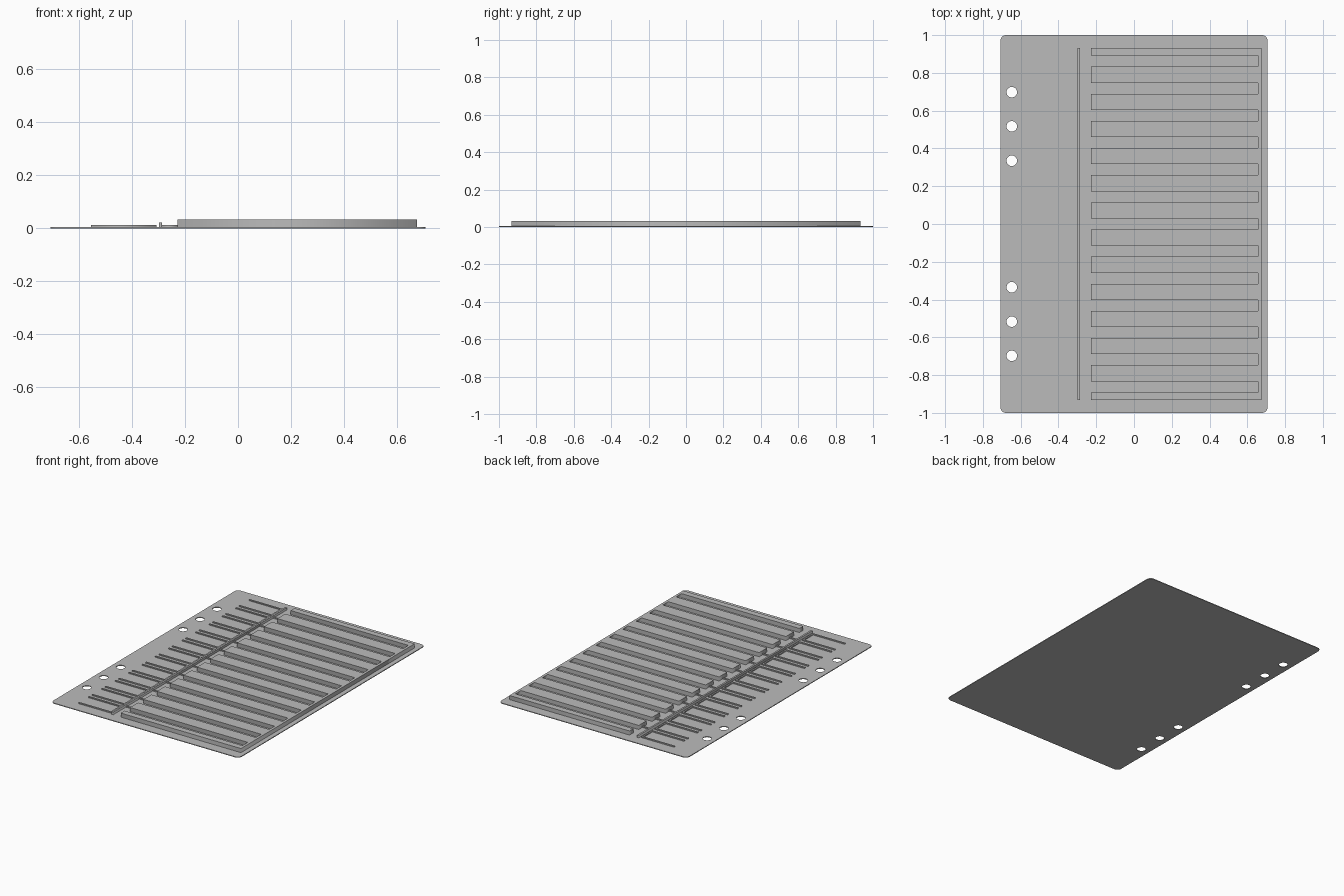
import bpy
from math import cos, sin, pi

default = bpy.data.objects.get("Cube")
if default:
    bpy.data.objects.remove(default, do_unlink=True)

grey = bpy.data.materials.new("plain grey")
grey.use_nodes = True
grey.diffuse_color = (0.5, 0.5, 0.5, 1)
grey.node_tree.nodes["Principled BSDF"].inputs["Base Color"].default_value = (0.5, 0.5, 0.5, 1)

PLATE = 0.005
PITCH = 0.1437
SLOTS = [(6 - i) * PITCH for i in range(13)]


def slab(name, outlines, z0, z1):
    """Extrude closed outlines from z0 to z1; inner outlines become holes."""
    curve = bpy.data.curves.new(name, "CURVE")
    curve.dimensions = "2D"
    curve.fill_mode = "BOTH"
    curve.extrude = (z1 - z0) / 2
    for points in outlines:
        spline = curve.splines.new("POLY")
        spline.points.add(len(points) - 1)
        for p, (x, y) in zip(spline.points, points):
            p.co = (x, y, 0, 1)
        spline.use_cyclic_u = True
    obj = bpy.data.objects.new(name, curve)
    bpy.context.collection.objects.link(obj)
    obj.location.z = (z0 + z1) / 2
    curve.materials.append(grey)
    bpy.ops.object.select_all(action="DESELECT")
    obj.select_set(True)
    bpy.context.view_layer.objects.active = obj
    bpy.ops.object.convert(target="MESH")
    return bpy.context.object


def arc(cx, cy, r, start, sweep, steps):
    return [(cx + r * cos(start + sweep * i / steps), cy + r * sin(start + sweep * i / steps))
            for i in range(steps + 1)]


def rect(x0, x1, y0, y1):
    return [(x0, y0), (x1, y0), (x1, y1), (x0, y1)]


# Thin page with rounded corners and six binder holes
W, H, R = 0.707, 1.0, 0.03
page = []
for k, (sx, sy) in enumerate([(1, 1), (-1, 1), (-1, -1), (1, -1)]):
    page += arc(sx * (W - R), sy * (H - R), R, k * pi / 2, pi / 2, 8)
holes = [arc(-0.647, s * y, 0.028, 0, 2 * pi, 32)[:-1]
         for s in (1, -1) for y in (0.335, 0.517, 0.698)]
slab("page", [page] + holes, 0, PLATE)

# Thick comb: teeth joined by a spine, slots open towards the binder edge
LEFT, SPINE, RIGHT, TOP, HALF = -0.228, 0.657, 0.675, 0.932, 0.029
comb = [(RIGHT, -TOP), (RIGHT, TOP), (LEFT, TOP)]
for y in SLOTS:
    comb += [(LEFT, y + HALF), (SPINE, y + HALF), (SPINE, y - HALF), (LEFT, y - HALF)]
comb.append((LEFT, -TOP))
slab("slot_comb", [comb], PLATE, 0.033)

# Long stop rib beside the slot openings
slab("stop_rib", [rect(-0.298, -0.286, -TOP, TOP)], PLATE, 0.022)

# Label frames, one per slot, open towards the binder edge
T = 0.01
for i, y in enumerate(SLOTS):
    x0, x1, h = -0.555, -0.318, 0.048
    frame = [(x0, y - h - T), (x1 + T, y - h - T), (x1 + T, y + h + T), (x0, y + h + T),
             (x0, y + h), (x1, y + h), (x1, y - h), (x0, y - h)]
    slab(f"label_frame_{i + 1}", [frame], PLATE, 0.012)

# Low dividers from the rib to the teeth
for i, y in enumerate(SLOTS[:-1]):
    mid = y - PITCH / 2
    slab(f"divider_{i + 1}", [rect(-0.286, LEFT, mid - T / 2, mid + T / 2)], PLATE, 0.012)
